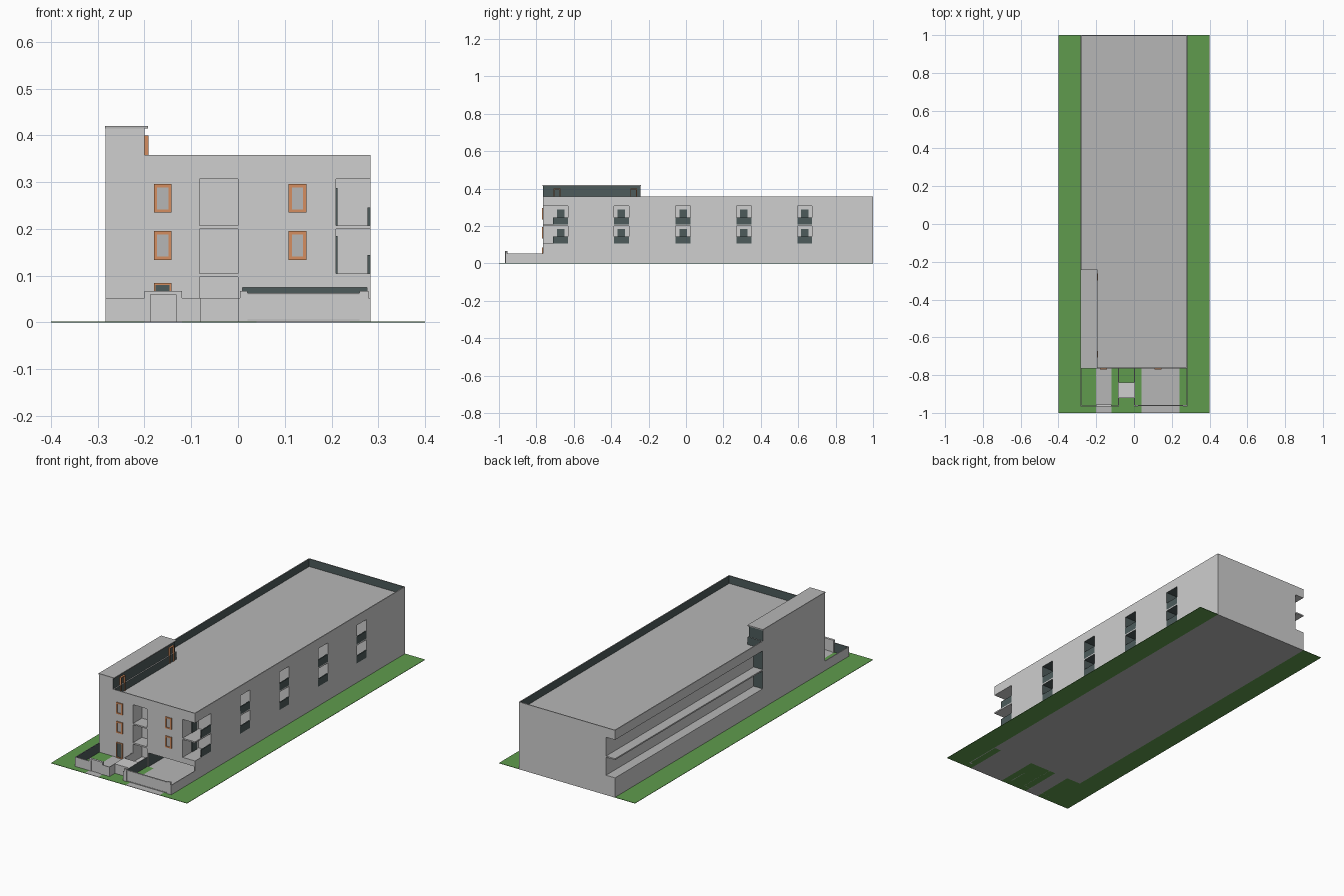
import bpy, bmesh
from mathutils import Vector

if "Cube" in bpy.data.objects:
    bpy.data.objects.remove(bpy.data.objects["Cube"])


def material(name, rgb):
    m = bpy.data.materials.new(name)
    m.diffuse_color = (*rgb, 1)
    m.use_nodes = True
    m.node_tree.nodes["Principled BSDF"].inputs["Base Color"].default_value = m.diffuse_color
    return m


MATS = [material("wall_grey", (0.62, 0.62, 0.62)),
        material("concrete_grey", (0.47, 0.47, 0.47)),
        material("dark_teal", (0.075, 0.105, 0.105)),
        material("grass_green", (0.115, 0.33, 0.075)),
        material("orange_trim", (0.66, 0.27, 0.115))]
WALL, CONC, DARK, GRASS, ORANGE = range(5)
DIRS = {"+x": (1, 0, 0), "-x": (-1, 0, 0), "+y": (0, 1, 0),
        "-y": (0, -1, 0), "+z": (0, 0, 1), "-z": (0, 0, -1)}


def prism(bm, pts, z0, z1, mat, sides):
    """Extrude an xy outline; sides maps a face direction to a material."""
    base = bm.faces.new([bm.verts.new((x, y, z0)) for x, y in pts])
    ext = bmesh.ops.extrude_face_region(bm, geom=[base])["geom"]
    vs = [g for g in ext if isinstance(g, bmesh.types.BMVert)]
    bmesh.ops.translate(bm, verts=vs, vec=(0, 0, z1 - z0))
    faces = {f for v in vs for f in v.link_faces} | {base}
    bmesh.ops.recalc_face_normals(bm, faces=list(faces))
    for f in faces:
        f.normal_update()
        f.material_index = mat
        for d, m in sides.items():
            if f.normal.dot(Vector(DIRS[d])) > 0.9:
                f.material_index = m


def block(bm, x0, x1, y0, y1, z0, z1, mat=WALL, sides={}):
    prism(bm, [(x0, y0), (x1, y0), (x1, y1), (x0, y1)], z0, z1, mat, sides)


def make(name, bm):
    me = bpy.data.meshes.new(name)
    bm.to_mesh(me)
    bm.free()
    for m in MATS:
        me.materials.append(m)
    ob = bpy.data.objects.new(name, me)
    bpy.context.collection.objects.link(ob)
    return ob


def boxes(name, items, mat=WALL, sides={}):
    bm = bmesh.new()
    for it in items:
        block(bm, *it, mat, sides)
    return make(name, bm)


FRONT, BACK, HW = -0.765, 1.0, 0.283
LEVELS = [(0.105, 0.2), (0.207, 0.307)]
BAYS = [-0.67, -0.345, -0.015, 0.31, 0.635]

# Lawn and paving
boxes("lawn", [(-0.4, -HW, -1, 1, 0, 0.002), (HW, 0.4, -1, 1, 0, 0.002),
               (-HW, -0.2, -1, FRONT, 0, 0.002), (-0.12, 0.04, -1, FRONT, 0, 0.002),
               (0.24, HW, -1, FRONT, 0, 0.002)], GRASS)
boxes("paths", [(-0.2, -0.12, -1, FRONT, 0, 0.002),
                (0.04, 0.24, -1, FRONT, 0, 0.002)], CONC)

# Main body, later cut by all recesses
body = boxes("main_building", [(-HW, HW, FRONT, BACK, 0, 0.358)], WALL, {"-z": CONC})
cut = bmesh.new()
# sunken roof, leaving a thin parapet and the tower base
prism(cut, [(-0.195, FRONT + 0.005), (HW - 0.005, FRONT + 0.005), (HW - 0.005, 0.995),
            (-HW + 0.005, 0.995), (-HW + 0.005, -0.24), (-0.195, -0.24)],
      0.317, 0.5, DARK, {"-z": CONC})
# garage opening and ground entrance
block(cut, 0.01, 0.276, -0.8, -0.55, 0.002, 0.075, DARK, {"-z": CONC})
block(cut, -0.082, 0.0, -0.8, -0.69, 0.002, 0.097)
for z0, z1 in LEVELS:
    # left gallery, front loggia, corner balcony
    block(cut, -0.4, -0.23, -0.24, 1.1, z0, z1, WALL, {"-z": CONC, "-y": DARK})
    block(cut, -0.082, 0.0, -0.8, -0.69, z0, z1, WALL, {"-z": CONC})
    block(cut, 0.21, 0.4, -0.8, -0.63, z0, z1, WALL, {"-z": CONC})
    # right-hand balconies
    for y in BAYS[1:]:
        block(cut, 0.21, 0.4, y - 0.04, y + 0.04, z0, z1, WALL,
              {"-y": DARK, "+z": DARK, "-z": CONC})
cutter = make("recess_cutter", cut)
cutter.hide_render = True
mod = body.modifiers.new("recesses", 'BOOLEAN')
mod.operation, mod.solver, mod.object = 'DIFFERENCE', 'EXACT', cutter
deps = bpy.context.evaluated_depsgraph_get()
solid = bpy.data.meshes.new_from_object(body.evaluated_get(deps))
body.modifiers.clear()
body.data = solid
bpy.data.objects.remove(cutter)

# Stair tower above the roof, with its cap
boxes("stair_tower", [(-HW, -0.2, FRONT, -0.243, 0.358, 0.415)], WALL,
      {"+x": DARK, "+y": DARK})
boxes("tower_cap", [(-HW - 0.001, -0.193, FRONT - 0.001, -0.24, 0.415, 0.42)], CONC)

# Balcony parapets and doors on the right side
boxes("balcony_parapets", [(HW - 0.006, HW, y - 0.042, y + 0.042, z0, z0 + 0.039)
                           for y in BAYS for z0, _ in LEVELS], DARK)
boxes("balcony_doors", [(0.21, 0.213, y - 0.02, y + 0.02, z0, z0 + 0.08)
                        for y in BAYS for z0, _ in LEVELS], DARK)


def frame(x, z0, z1, w, t):
    """Four bars around an opening on the front wall."""
    y0, y1 = FRONT - 0.004, FRONT + 0.001
    return [(x - w, x - w + t, y0, y1, z0, z1), (x + w - t, x + w, y0, y1, z0, z1),
            (x - w + t, x + w - t, y0, y1, z1 - t, z1),
            (x - w + t, x + w - t, y0, y1, z0, z0 + t)]


# Front windows and door
WINDOWS = [(x, z) for x in (-0.161, 0.127) for z in (0.134, 0.235)]
boxes("window_frames", [b for x, z in WINDOWS for b in frame(x, z, z + 0.061, 0.019, 0.007)], ORANGE)
boxes("window_panes", [(x - 0.012, x + 0.012, FRONT - 0.001, FRONT, z + 0.007, z + 0.054)
                       for x, z in WINDOWS], CONC)
boxes("door_frame", frame(-0.161, 0.002, 0.084, 0.019, 0.004), ORANGE)
boxes("front_door", [(-0.176, -0.146, FRONT - 0.001, FRONT, 0.006, 0.08)], DARK)

# Roof-level tower doors
boxes("tower_door_frames", [b for y in (-0.69, -0.28) for b in
      ((-0.2, -0.191, y - 0.018, y - 0.014, 0.317, 0.4),
       (-0.2, -0.191, y + 0.014, y + 0.018, 0.317, 0.4),
       (-0.2, -0.191, y - 0.014, y + 0.014, 0.396, 0.4))], ORANGE)

# Front yard walls: dark on the yard side
boxes("yard_left_wall", [(-HW, -HW + 0.004, -0.965, FRONT, 0, 0.052)], WALL, {"+x": DARK})
boxes("yard_middle_walls", [(-0.084, -0.08, -0.965, FRONT, 0, 0.052)], WALL, {"-x": DARK})
boxes("garage_left_wall", [(0, 0.004, -0.965, FRONT, 0, 0.052)], WALL, {"+x": DARK})
boxes("garage_right_wall", [(HW - 0.004, HW, -0.965, FRONT, 0, 0.052)], WALL, {"-x": DARK})
boxes("yard_front_walls", [(-HW + 0.004, -0.2, -0.965, -0.961, 0, 0.052),
                           (-0.12, -0.084, -0.965, -0.961, 0, 0.052)], WALL, {"+y": DARK})
boxes("gate_surround", [(-0.2, -0.187, -0.967, -0.955, 0, 0.067),
                        (-0.133, -0.12, -0.967, -0.955, 0, 0.067),
                        (-0.187, -0.133, -0.967, -0.955, 0.06, 0.067)])
boxes("small_gate", [(-0.187, -0.133, -0.963, -0.959, 0.002, 0.06)])
boxes("entrance_block", [(-0.08, 0.0, -0.92, -0.84, 0, 0.052)])

# Garage fence with posts and thin lattice lines
boxes("garage_gate", [(0.02, 0.26, -0.962, -0.958, 0.002, 0.063)])
boxes("gate_posts", [(0.004, 0.02, -0.965, -0.957, 0, 0.067),
                     (0.26, HW - 0.004, -0.965, -0.957, 0, 0.067)])
boxes("gate_bars", [(0.02, 0.26, -0.964, -0.962, z, z + 0.002)
                    for z in (0.004, 0.06)], CONC)
